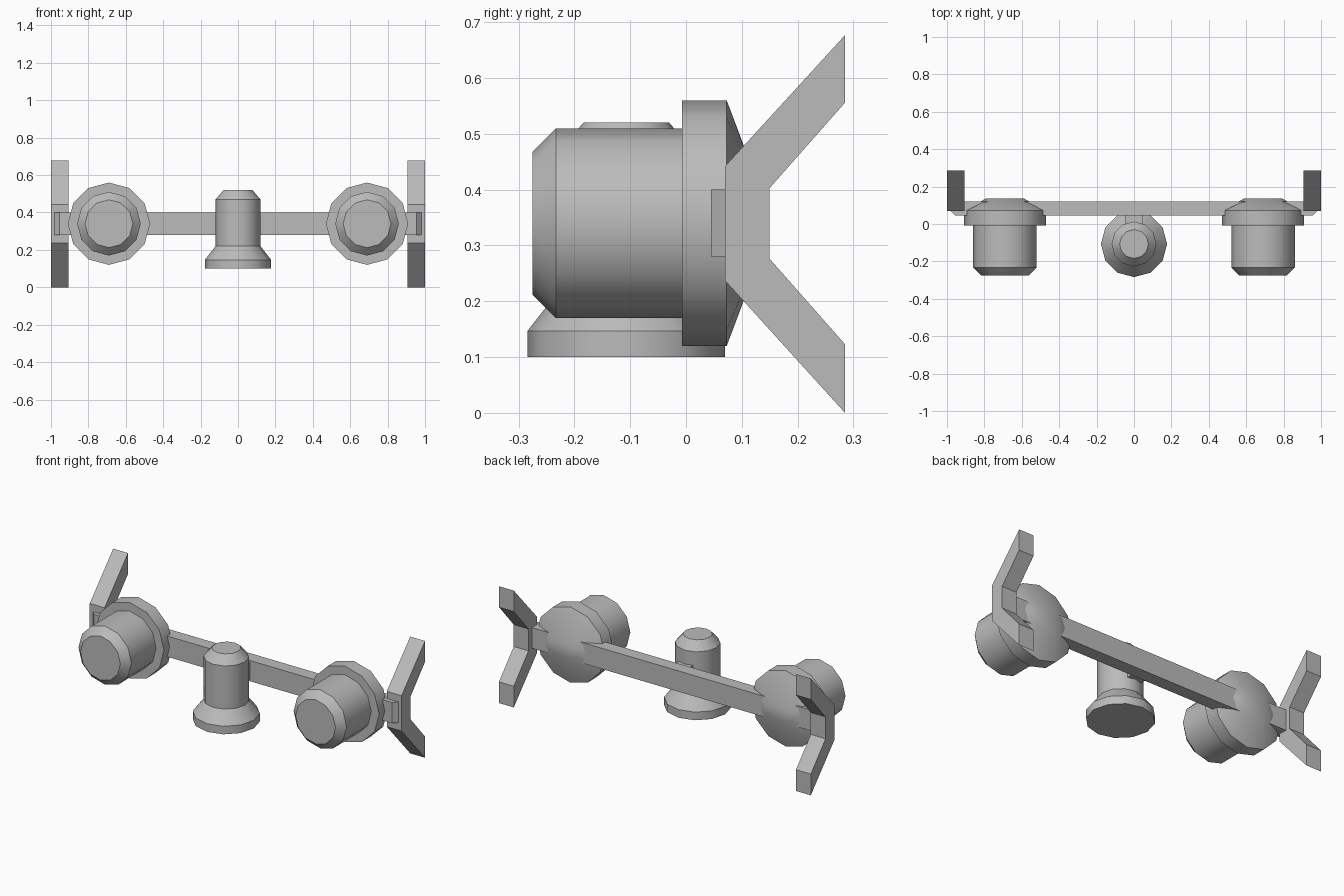
import bpy, bmesh, math
from mathutils import Matrix, Vector

if "Cube" in bpy.data.objects:
    bpy.data.objects.remove(bpy.data.objects["Cube"])

grey = bpy.data.materials.new("plain grey")
grey.diffuse_color = (0.5, 0.5, 0.5, 1)
grey.use_nodes = True
grey.node_tree.nodes["Principled BSDF"].inputs["Base Color"].default_value = grey.diffuse_color


def finish(name, bm, smooth=False):
    bmesh.ops.recalc_face_normals(bm, faces=bm.faces)
    me = bpy.data.meshes.new(name)
    bm.to_mesh(me)
    bm.free()
    me.materials.append(grey)
    ob = bpy.data.objects.new(name, me)
    bpy.context.collection.objects.link(ob)
    if smooth:
        bpy.ops.object.select_all(action='DESELECT')
        ob.select_set(True)
        bpy.context.view_layer.objects.active = ob
        bpy.ops.object.shade_smooth_by_angle(angle=math.radians(35))
    return ob


def turned(name, rings, matrix, sides=12):
    """Stack of (radius_a, radius_b, height) rings along local z, capped."""
    bm = bmesh.new()
    loops = []
    for ra, rb, h in rings:
        loops.append([bm.verts.new(matrix @ Vector((
            ra * math.cos(i * math.tau / sides),
            rb * math.sin(i * math.tau / sides), h))) for i in range(sides)])
    for a, b in zip(loops, loops[1:]):
        for i in range(sides):
            j = (i + 1) % sides
            bm.faces.new((a[i], a[j], b[j], b[i]))
    bm.faces.new(loops[0])
    bm.faces.new(loops[-1])
    return finish(name, bm, True)


def extruded(name, points, vec):
    """Flat outline pushed along a vector."""
    bm = bmesh.new()
    f = bm.faces.new([bm.verts.new(p) for p in points])
    r = bmesh.ops.extrude_face_region(bm, geom=[f], use_keep_orig=True)
    vs = [g for g in r["geom"] if isinstance(g, bmesh.types.BMVert)]
    bmesh.ops.translate(bm, verts=vs, vec=vec)
    return finish(name, bm)


# Side lamps: barrel, flange and shallow oval dome, lying along y
lamp = [(0.128, 0.128, -0.275), (0.17, 0.17, -0.233), (0.17, 0.17, -0.007),
        (0.22, 0.22, -0.007), (0.22, 0.22, 0.073), (0.10, 0.05, 0.137)]
# Y-shaped end bracket outline (y, z)
bracket = [(0.07, 0.237), (0.07, 0.442), (0.285, 0.677), (0.285, 0.556),
           (0.15, 0.403), (0.15, 0.276), (0.285, 0.123), (0.285, 0.0)]
for s, side in ((-1, "left"), (1, "right")):
    m = Matrix.Translation((s * 0.69, 0, 0.34)) @ Matrix.Rotation(-math.pi / 2, 4, 'X')
    turned(side + "_barrel", lamp, m)
    extruded(side + "_bracket", [(s, y, z) for y, z in bracket], (-s * 0.095, 0, 0))

# Crossbar with bevelled front ends
bar = [(-0.955, 0.045), (0.955, 0.045), (0.99, 0.08), (0.99, 0.12),
       (-0.99, 0.12), (-0.99, 0.08)]
extruded("crossbar", [(x, y, 0.28) for x, y in bar], (0, 0, 0.12))

# Upright centre post with flared foot
post = [(0.177, 0.177, 0.10), (0.177, 0.177, 0.147), (0.12, 0.12, 0.22),
        (0.12, 0.12, 0.47), (0.077, 0.077, 0.52)]
turned("centre_post", post, Matrix.Translation((0, -0.107, 0)))

# Short stub joining post and crossbar
extruded("post_connector", [(-0.045, -0.05, 0.29), (0.045, -0.05, 0.29),
                            (0.045, 0.06, 0.29), (-0.045, 0.06, 0.29)], (0, 0, 0.10))
